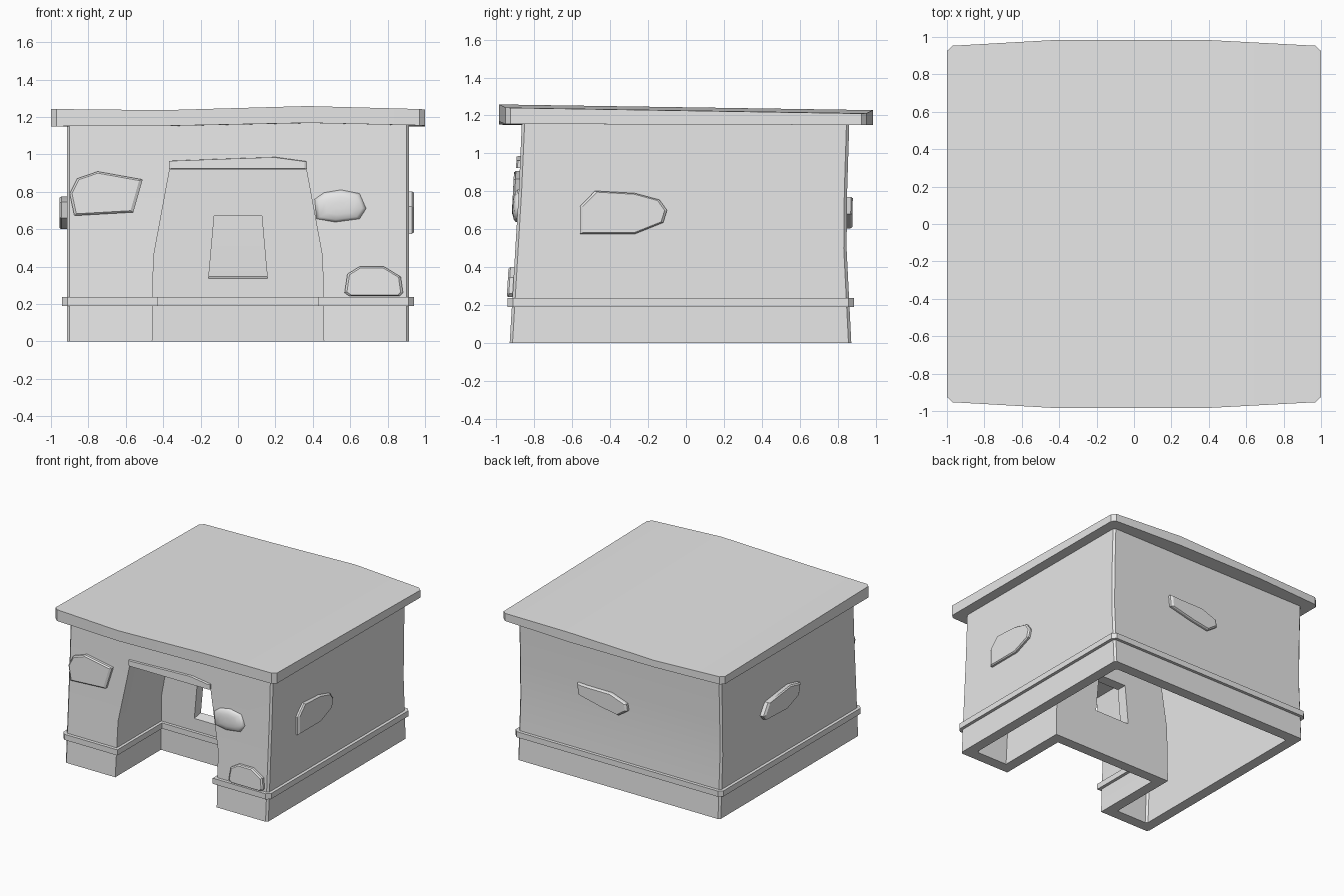
import bpy, bmesh, math
from mathutils import Vector

cube = bpy.data.objects.get("Cube")
if cube:
    bpy.data.objects.remove(cube, do_unlink=True)

stone = bpy.data.materials.new("pale_grey")
stone.use_nodes = True
GREY = (0.8, 0.8, 0.8, 1)
stone.diffuse_color = GREY
stone.node_tree.nodes["Principled BSDF"].inputs["Base Color"].default_value = GREY


def loft(name, rings, closed=False, angle=30):
    """Skin equal-length rings of points; cap the ends unless closed."""
    bm = bmesh.new()
    rows = [[bm.verts.new(p) for p in ring] for ring in rings]
    n = len(rows[0])
    for a, b in zip(rows, rows[1:] + (rows[:1] if closed else [])):
        for i in range(n):
            j = (i + 1) % n
            bm.faces.new((a[i], a[j], b[j], b[i]))
    if not closed:
        bm.faces.new(rows[0])
        bm.faces.new(rows[-1])
    bmesh.ops.recalc_face_normals(bm, faces=bm.faces)
    mesh = bpy.data.meshes.new(name)
    bm.to_mesh(mesh)
    bm.free()
    mesh.materials.append(stone)
    obj = bpy.data.objects.new(name, mesh)
    bpy.context.collection.objects.link(obj)
    shade(obj, angle)
    return obj


def shade(obj, angle):
    bpy.ops.object.select_all(action='DESELECT')
    obj.select_set(True)
    bpy.context.view_layer.objects.active = obj
    bpy.ops.object.shade_smooth_by_angle(angle=math.radians(angle))


def combine(obj, other, operation):
    mod = obj.modifiers.new(operation, 'BOOLEAN')
    mod.operation, mod.object, mod.solver = operation, other, 'EXACT'
    bpy.context.view_layer.objects.active = obj
    bpy.ops.object.modifier_apply(modifier=mod.name)
    bpy.data.objects.remove(other, do_unlink=True)


def lerp(table, t):
    for (a, va), (b, vb) in zip(table, table[1:]):
        if t <= b:
            return va + (vb - va) * (t - a) / (b - a)
    return table[-1][1]


# Wall profiles: height against depth
FRONT = [(0, -.93), (.5, -.9), (.8, -.882), (1.18, -.865)]
BACK = [(0, .872), (.5, .847), (.8, .85), (1.18, .862)]
DOOR = [(0, .46), (.45, .452), (.92, .365)]
SIDE, CUT, WALL, RECESS = .915, .015, .085, -.34
LEVELS = (0, .25, .5, .8, 1.18)


def plan(z, inset=0):
    x, f, b, c = SIDE - inset, lerp(FRONT, z) + inset, lerp(BACK, z) - inset, CUT
    return [(-x + c, f, z), (x - c, f, z), (x, f + c, z), (x, b - c, z),
            (x - c, b, z), (-x + c, b, z), (-x, b - c, z), (-x, f + c, z)]


def passage(extra, y0, y1, z0, top):
    rows = []
    for z in (z0, .45, top):
        w = lerp(DOOR, max(z, 0)) + extra
        rows.append([(-w, y0, z), (w, y0, z), (w, y1, z), (-w, y1, z)])
    return rows


# Hollow walls with a recessed entrance and a window in the recess
walls = loft("walls", [plan(z) for z in LEVELS])
hollow = [plan(z, WALL) for z in LEVELS]
hollow[0] = [(x, y, -.1) for x, y, z in hollow[0]]
hollow[-1] = [(x, y, 1.14) for x, y, z in hollow[-1]]
combine(walls, loft("hollow", hollow), 'DIFFERENCE')
combine(walls, loft("recess_block", passage(WALL, -.86, RECESS + WALL, 0, 1.0)), 'UNION')
combine(walls, loft("doorway", passage(0, -1.2, RECESS, -.1, .92)), 'DIFFERENCE')
window = [[(-.157, y, low), (.157, y, low), (.127, y, .67), (-.127, y, .67)]
          for y, low in ((RECESS - .02, .333), (RECESS + .2, .37))]
combine(walls, loft("window", window), 'DIFFERENCE')
shade(walls, 20)

# Roof slab with a gently warped outline
roof_rows = []
for x, y, low, high in [(-1, .925, 1.15, 1.242), (-.97, .953, 1.15, 1.242),
                        (-.4, .985, 1.152, 1.236), (.37, .985, 1.168, 1.258),
                        (.97, .953, 1.155, 1.242), (1, .925, 1.155, 1.24)]:
    roof_rows.append([(x, -y, low), (x, y, 1.15), (x, y, high - .03), (x, -y, high)])
loft("roof", roof_rows)

# Trim band that follows the walls in and out of the entrance
z = .21
p = [Vector(q[:2]) for q in plan(z)]
d = lerp(DOOR, z)
f = lerp(FRONT, z)
path = p[1:] + p[:1] + [Vector(q) for q in ((-d, f), (-d, RECESS), (d, RECESS), (d, f))]


def offset(i, dist):
    a, b, c = path[i - 1], path[i], path[(i + 1) % len(path)]
    n1, n2 = [Vector((e.y, -e.x)).normalized() for e in (b - a, c - b)]
    return b + (n1 + n2) * dist / (1 + n1.dot(n2))


band = []
for i in range(len(path)):
    inner, outer = offset(i, -.015), offset(i, .025)
    band.append([(*inner, .19), (*outer, .19), (*outer, .236), (*inner, .236)])
loft("trim_band", band, closed=True)


# Raised stones: outlines pushed out from a wall with a small bevelled rim
def raised(name, outline, place, steps, angle=25):
    cu = sum(u for u, v in outline) / len(outline)
    cv = sum(v for u, v in outline) / len(outline)
    loft(name, [[place(cu + (u - cu) * s, cv + (v - cv) * s, h) for u, v in outline]
                for h, s in steps], angle=angle)


def on_front(u, v, h): return (u, lerp(FRONT, v) - h, v)
def on_back(u, v, h): return (u, lerp(BACK, v) + h, v)
def on_left(u, v, h): return (SIDE + h, u, v)
def on_right(u, v, h): return (-SIDE - h, u, v)


RIM = [(-.02, 1), (.02, 1), (.03, .92)]
DOME = [(-.02, 1), (.006, 1), (.018, .85), (.026, .55), (.028, .2)]
raised("front_stone_high", [(-.9, .79), (-.86, .87), (-.75, .908), (-.51, .865),
                            (-.56, .69), (-.875, .672)], on_front, RIM)
raised("front_stone_round", [(.41, .76), (.46, .795), (.55, .81), (.65, .79), (.685, .71),
                             (.65, .655), (.52, .638), (.42, .655)], on_front, DOME, 80)
raised("front_stone_low", [(.57, .26), (.585, .36), (.65, .4), (.78, .4), (.87, .345),
                           (.882, .26), (.865, .242), (.595, .242)], on_front, RIM)
raised("left_stone", [(-.56, .575), (-.56, .72), (-.48, .802), (-.27, .79), (-.14, .755),
                      (-.1, .7), (-.12, .635), (-.27, .575)], on_left,
       [(-.02, 1), (.015, 1), (.025, .94)])
raised("right_stone", [(.35, .65), (.29, .74), (0, .775), (-.13, .745),
                       (-.11, .66), (.05, .6), (.32, .61)], on_right,
       [(-.02, 1), (.03, 1), (.04, .92)])
raised("back_stone", [(.375, .77), (.365, .68), (.15, .63), (0, .605), (-.08, .66),
                      (-.07, .715), (.07, .765), (.3, .765)], on_back, RIM)
raised("lintel", [(-.368, .922), (.368, .922), (.368, .962), (.2, .985), (-.02, .978),
                  (-.368, .965)], on_front, [(-.02, 1), (.012, 1), (.02, .96)])
